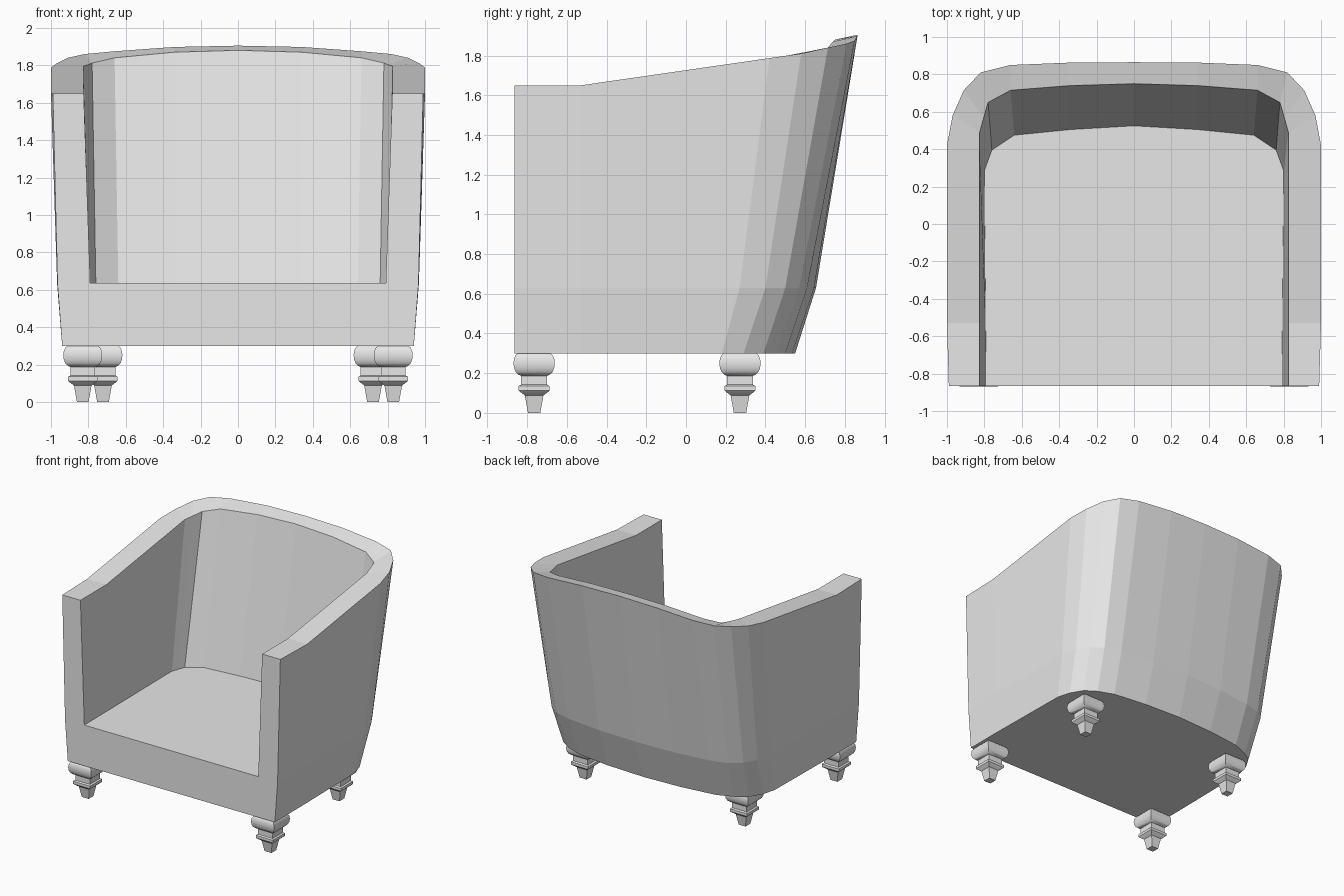
import bpy, bmesh

if "Cube" in bpy.data.objects:
    bpy.data.objects.remove(bpy.data.objects["Cube"])

grey = bpy.data.materials.new("plain grey")
grey.diffuse_color = (0.8, 0.8, 0.8, 1)
grey.use_nodes = True
grey.node_tree.nodes["Principled BSDF"].inputs["Base Color"].default_value = grey.diffuse_color


def finish(name, bm):
    bmesh.ops.recalc_face_normals(bm, faces=bm.faces[:])
    mesh = bpy.data.meshes.new(name)
    bm.to_mesh(mesh)
    bm.free()
    mesh.materials.append(grey)
    obj = bpy.data.objects.new(name, mesh)
    bpy.context.collection.objects.link(obj)
    return obj


# Half outlines of the tub, each from the front corner round to the back centre
F = -0.865
bottom = [(.94, F), (.94, -.53), (.93, .18), (.90, .29), (.84, .39),
          (.75, .45), (.62, .50), (.33, .535), (0, .55)]
waist = [(.965, F), (.967, -.53), (.963, .27), (.93, .40), (.87, .50),
         (.78, .57), (.64, .61), (.34, .645), (0, .655)]
rim_out = [(.99, F), (1.0, -.53), (1.0, .42), (.97, .58), (.91, .715),
           (.82, .81), (.66, .85), (.34, .863), (0, .865)]
rim_in = [(.825, F), (.825, -.53), (.825, .40), (.825, .49), (.803, .57),
          (.78, .65), (.66, .715), (.34, .74), (0, .75)]
seat = [(.79, F), (.793, -.53), (.80, .20), (.80, .285), (.78, .34),
        (.76, .395), (.64, .475), (.34, .505), (0, .525)]
z_out = [1.65, 1.65, 1.787, 1.81, 1.84, 1.86, 1.875, 1.898, 1.905]
z_in = [1.65, 1.65, 1.783, 1.796, 1.803, 1.812, 1.84, 1.87, 1.88]


def full_outline(bm, half, heights):
    right = [(x, y, z) for (x, y), z in zip(half, heights)]
    left = [(-x, y, z) for x, y, z in reversed(right[:-1])]
    return [bm.verts.new(p) for p in right + left]


# Upholstered tub: outer shell, rim and inner wall
bm = bmesh.new()
rings = [full_outline(bm, bottom, [.30] * 9), full_outline(bm, waist, [.63] * 9),
         full_outline(bm, rim_out, z_out), full_outline(bm, rim_in, z_in),
         full_outline(bm, seat, [.635] * 9)]
for a, b in zip(rings, rings[1:]):
    for i in range(len(a) - 1):
        bm.faces.new((a[i], a[i + 1], b[i + 1], b[i]))
# Underside, seat, front rail and arm fronts
bm.faces.new(rings[0])
bm.faces.new(rings[4])
b, w, o, n, s = rings
bm.faces.new((b[-1], b[0], w[0], s[0], s[-1], w[-1]))
for k in (0, -1):
    bm.faces.new((w[k], o[k], n[k], s[k]))
finish("tub_body", bm)

# Square turned legs: (half width, height)
profile = [(.080, .302), (.092, .292), (.101, .275), (.104, .25), (.101, .225),
           (.092, .205), (.078, .192), (.066, .187), (.066, .142), (.078, .135),
           (.078, .113), (.072, .107), (.047, .088), (.031, 0)]


def leg(name, cx, cy):
    bm = bmesh.new()
    loops = [[bm.verts.new((cx + sx * r, cy + sy * r, z))
              for sx, sy in ((-1, -1), (1, -1), (1, 1), (-1, 1))] for r, z in profile]
    for a, b in zip(loops, loops[1:]):
        for i in range(4):
            j = (i + 1) % 4
            bm.faces.new((a[i], a[j], b[j], b[i]))
    bm.faces.new(loops[0])
    bm.faces.new(loops[-1])
    obj = finish(name, bm)
    bpy.ops.object.select_all(action='DESELECT')
    obj.select_set(True)
    bpy.context.view_layer.objects.active = obj
    bpy.ops.object.shade_smooth_by_angle(angle=0.6)


for side, word in ((-1, "left"), (1, "right")):
    leg("front_leg_" + word, side * .83, -.765)
    leg("back_leg_" + word, side * .722, .272)
